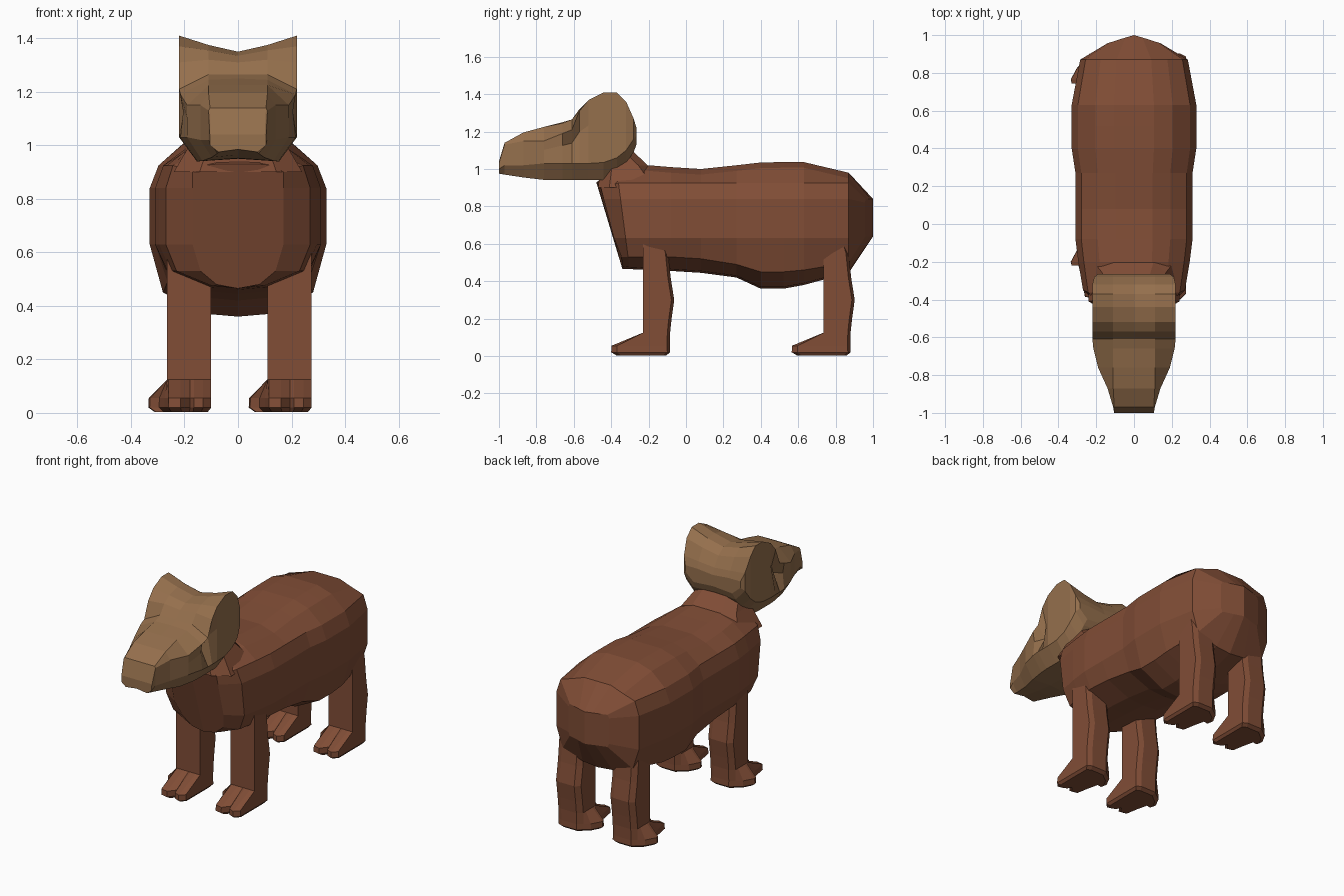
import bpy, bmesh


def material(name, rgb):
    m = bpy.data.materials.new(name)
    m.diffuse_color = (*rgb, 1)
    return m


BROWN = material("brown", (0.22, 0.075, 0.037))
TAN = material("tan", (0.30, 0.16, 0.073))


def loft(name, rings, mat, split_caps=False):
    """Skin a list of equal-length point rings; caps optionally split on the centre line."""
    bm = bmesh.new()
    vs = [[bm.verts.new(p) for p in r] for r in rings]
    n = len(rings[0])
    for a, b in zip(vs, vs[1:]):
        for i in range(n):
            j = (i + 1) % n
            bm.faces.new((a[i], a[j], b[j], b[i]))
    for r in (vs[0], vs[-1]):
        if split_caps:
            h = n // 2
            bm.faces.new(r[:h + 1])
            bm.faces.new(r[h:] + r[:1])
        else:
            bm.faces.new(r)
    bmesh.ops.remove_doubles(bm, verts=bm.verts, dist=0.001)
    bmesh.ops.recalc_face_normals(bm, faces=bm.faces)
    me = bpy.data.meshes.new(name)
    bm.to_mesh(me)
    bm.free()
    me.materials.append(mat)
    ob = bpy.data.objects.new(name, me)
    bpy.context.collection.objects.link(ob)
    return ob


def mirror_ring(half):
    """Half ring from top centre to bottom centre, closed by its mirror image."""
    return half + [(-x, y, z) for x, y, z in half[-2:0:-1]]


# Body: barrel sections (y, half width, top z, lower side z, belly z)
def body_ring(y, w, top, low, belly, lean=0.0):
    half = [(0, top), (.32 * w, top), (.62 * w, top - .03), (.9 * w, .925), (w, .84),
            (w, .63), (.85 * w, low), (.36 * w, belly + .01), (0, belly)]
    return mirror_ring([(x, y + lean * (.84 - z), z) for x, z in half])


front = [(0, -.48, .93), (.08, -.475, .93), (.13, -.465, .925), (.17, -.455, .90),
         (.17, -.44, .84), (.17, -.385, .63), (.14, -.345, .53), (.08, -.34, .48), (0, -.34, .465)]
rear = [(0, 1, .84), (.045, .987, .84), (.09, .973, .84), (.13, .96, .84), (.14, .957, .82),
        (.14, .957, .66), (.13, .96, .64), (.06, .98, .64), (0, 1, .64)]
sections = [(-.35, .27, .99, .53, .465, .13), (-.2, .295, 1.02, .53, .46), (-.08, .31, 1.01, .53, .455),
            (.08, .31, 1.0, .52, .445), (.27, .31, 1.02, .49, .42), (.4, .33, 1.035, .45, .36),
            (.52, .33, 1.037, .45, .36), (.63, .33, 1.037, .46, .38), (.87, .285, .98, .50, .445)]
rings = [mirror_ring(front)] + [body_ring(*s) for s in sections] + [mirror_ring(rear)]
loft("body", rings, BROWN, True)

# Neck: tapered stub rising into the head
neck = [(.90, .24, -.47, -.12), (1.02, .17, -.455, -.205), (1.12, .12, -.42, -.31)]
loft("neck", [[(-w, f + .06, z), (-w * .6, f, z), (w * .6, f, z), (w, f + .06, z),
               (w, b - .05, z), (w * .6, b, z), (-w * .6, b, z), (-w, b - .05, z)]
              for z, w, f, b in neck], BROWN)


# Head: sections (y, half width, centre top, inner top, outer top, eye inset, lower side z, chin z)
def head_ring(y, w, zc, zm, zt, dent, zl, zb):
    xm = min(.11, w * .95)
    half = [(0, zc), (xm, zm), (w, zt), (w - dent, zt * .6 + zl * .4), (w, zl),
            (w * .7, zb), (0, zb + .01)]
    return mirror_ring([(x, y, z) for x, z in half])


head = [(-1.0, .105, 1.04, 1.04, 1.03, 0, 1.0, .975), (-.97, .11, 1.14, 1.14, 1.13, 0, 1.02, .97),
        (-.87, .14, 1.195, 1.195, 1.15, 0, 1.02, .955), (-.76, .19, 1.225, 1.225, 1.15, 0, 1.03, .942),
        (-.66, .215, 1.25, 1.245, 1.19, .01, 1.03, .94), (-.61, .22, 1.265, 1.265, 1.21, .055, 1.03, .94),
        (-.57, .22, 1.31, 1.32, 1.31, .03, 1.03, .94), (-.52, .22, 1.335, 1.355, 1.37, 0, 1.03, .94),
        (-.44, .22, 1.35, 1.375, 1.41, 0, 1.035, .942), (-.37, .22, 1.345, 1.37, 1.41, 0, 1.06, .98),
        (-.32, .22, 1.31, 1.33, 1.36, 0, 1.10, 1.03), (-.28, .21, 1.25, 1.26, 1.27, 0, 1.16, 1.09),
        (-.265, .19, 1.21, 1.22, 1.22, 0, 1.18, 1.13)]
loft("head", [head_ring(*s) for s in head], TAN, True)

# Legs: one foot outline with two front toes and a side toe, shared by all four legs
outline = [(-.10, -.10), (-.10, -.23), (-.10, -.37), (-.13, -.40), (-.165, -.385), (-.18, -.35),
           (-.215, -.395), (-.26, -.385), (-.275, -.30), (-.295, -.215), (-.33, -.22), (-.335, -.20),
           (-.30, -.135), (-.265, -.11), (-.235, -.085), (-.13, -.085)]


def foot_ring(s, z):
    return [(-.185 + (x + .185) * s, -.22 + (y + .22) * s, z) for x, y in outline]


def leg_ring(z, back):
    pts = []
    for x, y in outline:
        y = max(y, -.23)
        if y > -.12:
            y += back
        pts.append((min(max(x, -.265), -.10), y, z))
    return pts


leg = [foot_ring(.85, .004), foot_ring(1, .02), foot_ring(.99, .055)]
leg += [leg_ring(z, b) for z, b in ((.125, 0), (.2, .008), (.3, .022), (.42, .003), (.55, -.01), (.62, -.03))]
for fb, dy in (("front", 0), ("back", .965)):
    for side, dx in (("right", 0), ("left", .375)):
        loft(f"{fb}_{side}_leg", [[(x + dx, y + dy, z) for x, y, z in r] for r in leg], BROWN)
